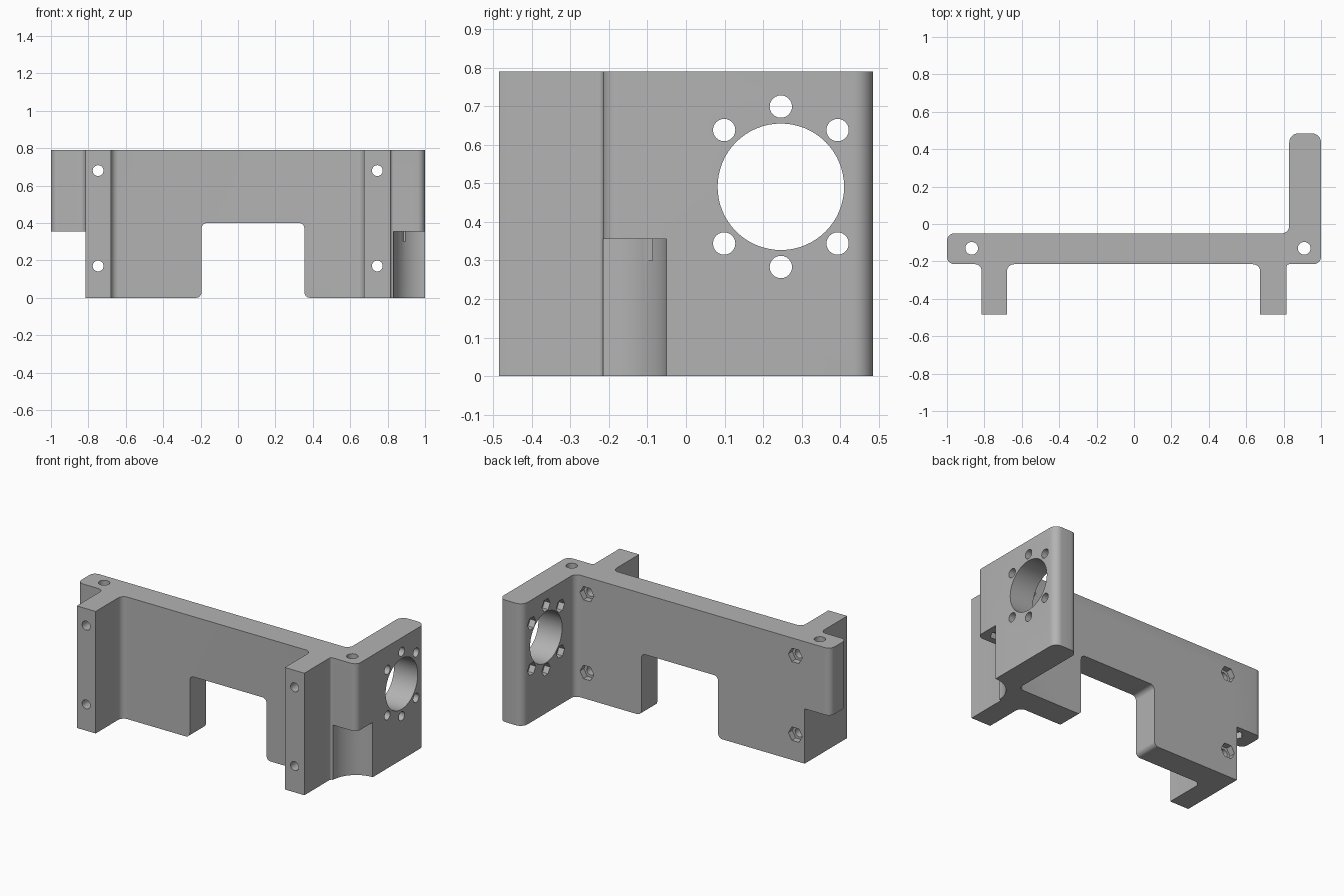
import bpy
import bmesh
from math import sin, cos, pi, radians
from mathutils import Vector, Matrix

cube = bpy.data.objects.get("Cube")
if cube:
    bpy.data.objects.remove(cube, do_unlink=True)

HEIGHT = 0.79
LEDGE = 0.355          # underside of the overhanging ends
BACK, FRONT = -0.05, -0.215

grey = bpy.data.materials.new("plain_grey")
grey.use_nodes = True
grey.diffuse_color = (0.45, 0.45, 0.45, 1)
grey.node_tree.nodes["Principled BSDF"].inputs["Base Color"].default_value = (0.45, 0.45, 0.45, 1)


def rounded(corners, steps=8):
    """Outline from (x, y, radius) corners, each right-angle corner filleted."""
    out = []
    for i, (x, y, r) in enumerate(corners):
        p = Vector((x, y))
        if r == 0:
            out.append(p)
            continue
        a = (Vector(corners[i - 1][:2]) - p).normalized()
        b = (Vector(corners[(i + 1) % len(corners)][:2]) - p).normalized()
        centre = p + (a + b) * r
        for k in range(steps + 1):
            t = k / steps * pi / 2
            out.append(centre - b * r * cos(t) - a * r * sin(t))
    return out


def circle(radius, sides):
    return [Vector((radius * cos(2 * pi * k / sides), radius * sin(2 * pi * k / sides)))
            for k in range(sides)]


# Axis frames: profile u, profile v, extrusion direction
AXES = {
    "x": ((0, 1, 0), (0, 0, 1), (1, 0, 0)),
    "y": ((1, 0, 0), (0, 0, 1), (0, 1, 0)),
    "z": ((1, 0, 0), (0, 1, 0), (0, 0, 1)),
}


def prism(name, outline, axis, start, end, offset=(0, 0)):
    u, v, w = (Vector(d) for d in AXES[axis])
    bm = bmesh.new()
    base = [bm.verts.new(u * (p[0] + offset[0]) + v * (p[1] + offset[1]) + w * start)
            for p in outline]
    face = bm.faces.new(base)
    grown = bmesh.ops.extrude_face_region(bm, geom=[face])
    bmesh.ops.translate(bm, vec=w * (end - start),
                        verts=[g for g in grown["geom"] if isinstance(g, bmesh.types.BMVert)])
    bmesh.ops.recalc_face_normals(bm, faces=bm.faces)
    mesh = bpy.data.meshes.new(name)
    bm.to_mesh(mesh)
    bm.free()
    mesh.materials.append(grey)
    obj = bpy.data.objects.new(name, mesh)
    bpy.context.collection.objects.link(obj)
    return obj


# Bracket body: cross wall, two front legs and the rear arm in one plan outline
plan = rounded([
    (-1, FRONT, 0.04), (-1, BACK, 0.04), (0.83, BACK, 0.04),
    (0.83, 0.485, 0.05), (1, 0.485, 0.05), (1, FRONT, 0.04),
    (0.815, FRONT, 0.015), (0.815, -0.485, 0), (0.675, -0.485, 0),
    (0.675, FRONT, 0.04), (-0.68, FRONT, 0.04), (-0.68, -0.485, 0),
    (-0.815, -0.485, 0), (-0.815, FRONT, 0.035),
])
bracket = prism("bracket", plan, "z", 0, HEIGHT)
cutters = []

# Wall opening, with rounded top corners and flared foot corners
opening = rounded([
    (-0.195, 0, 0.03), (-0.195, 0.4, 0.03), (0.355, 0.4, 0.03),
    (0.355, 0, 0.03), (0.5, 0, 0), (0.5, -0.1, 0), (-0.4, -0.1, 0), (-0.4, 0, 0),
])
cutters.append(prism("wall_opening", opening, "y", -0.3, 0.1))

# Square notch under the right end
notch = [(-1.2, -0.3), (-0.815, -0.3), (-0.815, 0.1), (-1.2, 0.1)]
cutters.append(prism("end_notch", notch, "z", -0.1, LEDGE))

# Curved scoop under the left end
scoop = [(1 + 0.17 * cos(t), -0.22 + 0.17 * sin(t))
         for t in (pi - pi / 2 * k / 16 for k in range(17))]
scoop += [(1.2, BACK), (1.2, -0.3), (0.83, -0.3)]
cutters.append(prism("corner_scoop", scoop, "z", -0.1, LEDGE))

# Screw holes through the legs, with nut pockets at the back
for x in (-0.748, 0.745):
    for z in (0.17, 0.68):
        cutters.append(prism("leg_hole", circle(0.029, 24), "y", -0.6, 0.0, (x, z)))
        cutters.append(prism("leg_nut_pocket", circle(0.05, 6), "y", BACK - 0.04, 0.0, (x, z)))

# Upright screw holes in both ends, with nut pockets below
for x in (-0.868, 0.91):
    cutters.append(prism("end_hole", circle(0.034, 24), "z", 0.2, 0.9, (x, -0.13)))
    cutters.append(prism("end_nut_pocket", circle(0.05, 6), "z", 0.3, LEDGE + 0.04, (x, -0.13)))

# Large arm bore with its ring of six screw holes
bore = (0.246, 0.491)
cutters.append(prism("arm_bore", circle(0.164, 64), "x", 0.7, 1.1, bore))
for angle in (45, 90, 135, 225, 270, 315):
    t = radians(angle)
    spot = (bore[0] + 0.208 * cos(t), bore[1] + 0.208 * sin(t))
    cutters.append(prism("ring_hole", circle(0.029, 24), "x", 0.7, 1.1, spot))
    cutters.append(prism("ring_nut_pocket", circle(0.042, 6), "x", 0.7, 0.87, spot))

# Cut everything out of the body
bpy.ops.object.select_all(action="DESELECT")
bpy.context.view_layer.objects.active = bracket
bracket.select_set(True)
for cutter in cutters:
    cutter.hide_render = True
    mod = bracket.modifiers.new("cut", "BOOLEAN")
    mod.operation = "DIFFERENCE"
    mod.solver = "EXACT"
    mod.object = cutter
    bpy.ops.object.modifier_apply(modifier=mod.name)
    bpy.data.objects.remove(cutter, do_unlink=True)

bpy.ops.object.shade_smooth_by_angle(angle=radians(30))
